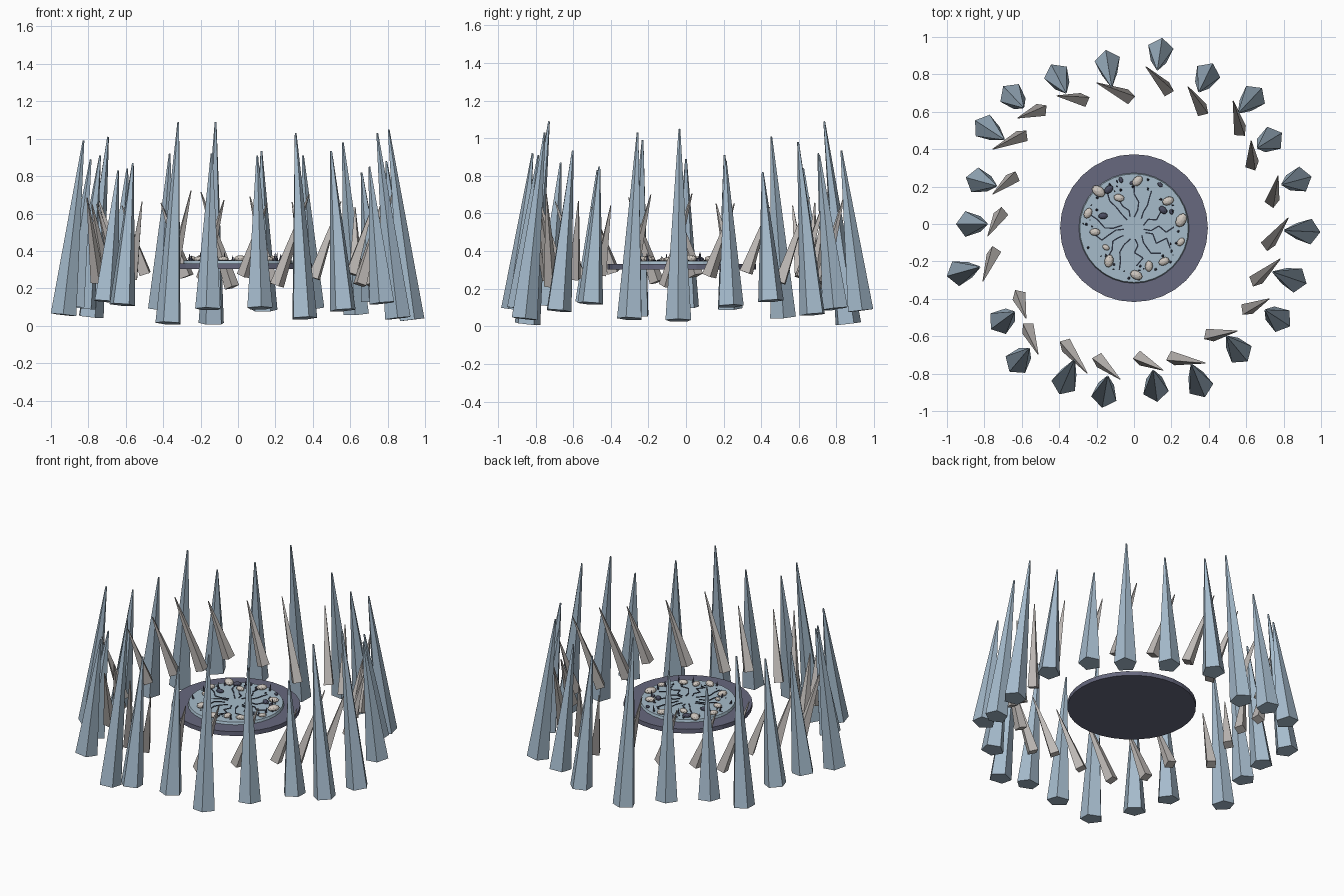
import bpy, bmesh, math, random
from mathutils import Vector, Matrix

if "Cube" in bpy.data.objects:
    bpy.data.objects.remove(bpy.data.objects["Cube"])

random.seed(4)

def material(name, rgb):
    m = bpy.data.materials.new(name)
    m.diffuse_color = (*rgb, 1)
    m.use_nodes = True
    m.node_tree.nodes["Principled BSDF"].inputs["Base Color"].default_value = m.diffuse_color
    return m

BLUE = material("ice blue stone", (.38, .50, .61))
GREY = material("warm grey stone", (.52, .49, .47))
PURPLE = material("slate purple", (.135, .14, .21))
FROST = material("pale frost", (.38, .50, .59))
DARK = material("dark crack", (.025, .032, .05))
PEBBLE = material("pale pebble", (.62, .57, .52))
SLATE = material("dark pebble", (.07, .075, .12))

def finish(name, bm, mat, smooth=False):
    bmesh.ops.recalc_face_normals(bm, faces=bm.faces)
    me = bpy.data.meshes.new(name)
    bm.to_mesh(me)
    bm.free()
    me.materials.append(mat)
    for p in me.polygons:
        p.use_smooth = smooth
    ob = bpy.data.objects.new(name, me)
    bpy.context.collection.objects.link(ob)
    return ob

def add_spike(bm, base, tip, r0, r1, sides):
    """Tapered prism from base to tip, one corner turned outward."""
    base, tip = Vector(base), Vector(tip)
    axis = (tip - base).normalized()
    out = Vector((base.x, base.y, 0))
    u = (out - axis * out.dot(axis)).normalized()
    w = axis.cross(u)
    rings = []
    for c, r in ((base, r0), (tip, r1)):
        rings.append([bm.verts.new(c + r * (u * math.cos(a) + w * math.sin(a)))
                      for a in (2 * math.pi * i / sides for i in range(sides))])
    lo, hi = rings
    bm.faces.new(lo[::-1])
    bm.faces.new(hi)
    for i in range(sides):
        j = (i + 1) % sides
        bm.faces.new((lo[i], lo[j], hi[j], hi[i]))

def cylinder(name, r, z0, z1, sides, mat, r_top=None):
    bm = bmesh.new()
    bmesh.ops.create_cone(bm, cap_ends=True, segments=sides, radius1=r, radius2=r_top or r,
                          depth=z1 - z0, matrix=Matrix.Translation((0, CY, (z0 + z1) / 2)))
    return finish(name, bm, mat)

CY = -.022   # centre of the disc in y

# Outer ring of tall spikes: base x, base y, tip height; all lean inward
outer = [(.14, .925, .935), (.39, .795, .91), (.635, .675, .98), (.73, .45, .82),
         (.88, .235, .88), (.925, -.04, 1.05), (.855, -.295, 1.03), (.775, -.508, .85),
         (.562, -.68, .935), (.352, -.86, 1.03), (.115, -.88, .91), (-.158, -.912, .92),
         (-.37, -.845, 1.09), (-.62, -.735, .87), (-.708, -.52, .83), (-.932, -.26, .99),
         (-.88, 0, .89), (-.83, .23, .91), (-.79, .515, 1.01), (-.65, .685, .84),
         (-.41, .79, .92), (-.14, .86, 1.09)]
for i, (x, y, tz) in enumerate(outer):
    bz = .135 - (tz - .82) * .45
    lean = .118 * (tz - bz) / math.hypot(x, y)
    bm = bmesh.new()
    add_spike(bm, (x, y, bz), (x * (1 - lean), y * (1 - lean), tz), .072, .005, 5)
    finish(f"outer_spike_{i + 1}", bm, BLUE)

# Inner ring of small spikes, swirling outward: base x, y and tip x, y
inner = [(.176, .72, .064, .84), (.364, .61, .289, .733), (.567, .50, .53, .658),
         (.631, .32, .626, .444), (.738, .123, .77, .257), (.717, -.107, .824, .032),
         (.652, -.3, .781, -.187), (.604, -.455, .722, -.4), (.406, -.594, .551, -.572),
         (.208, -.717, .38, -.743), (.032, -.717, .155, -.781), (-.187, -.727, -.075, -.829),
         (-.364, -.647, -.251, -.797), (-.567, -.56, -.513, -.695), (-.615, -.385, -.578, -.503),
         (-.749, -.155, -.807, -.305), (-.711, .053, -.781, -.064), (-.647, .246, -.754, .16),
         (-.599, .47, -.754, .4), (-.497, .61, -.62, .567), (-.273, .663, -.412, .685),
         (-.032, .68, -.198, .754)]
for i, (x, y, tx, ty) in enumerate(inner):
    dz = 2.8 * math.hypot(tx - x, ty - y)
    bm = bmesh.new()
    add_spike(bm, (x, y, .46 - dz / 2), (tx, ty, .46 + dz / 2), .04, .003, 4)
    finish(f"inner_spike_{i + 1}", bm, GREY)

# Central floating disc with a frosted top
cylinder("disc_base", .395, .303, .332, 32, PURPLE)
cylinder("disc_top", .295, .332, .348, 32, FROST, .29)
TOP = .348

# Jagged cracks running out from the middle
bm = bmesh.new()
for k in range(13):
    a = 2 * math.pi * k / 13 + random.uniform(-.1, .1)
    pts, r = [], random.uniform(.05, .07)
    end = random.uniform(.19, .25)
    for s in range(5):
        b = a + random.choice((-1, 1)) * random.uniform(.05, .16)
        q = r + (end - r) * s / 4
        pts.append(Vector((q * math.cos(b), CY + q * math.sin(b), TOP + .003)))
    for p, q in zip(pts, pts[1:]):
        n = (q - p).normalized()
        n = Vector((-n.y, n.x, 0)) * .0035
        quad = [bm.verts.new(v) for v in (p - n, q - n, q + n, p + n)]
        f = bm.faces.new(quad)
        top = bmesh.ops.extrude_face_region(bm, geom=[f])["geom"]
        bmesh.ops.translate(bm, vec=(0, 0, -.004),
                            verts=[v for v in top if isinstance(v, bmesh.types.BMVert)])
finish("cracks", bm, DARK)

def pebbles(name, items, mat, detail):
    bm = bmesh.new()
    for x, y, r in items:
        m = (Matrix.Translation((x, y, TOP + r * .35))
             @ Matrix.Rotation(random.uniform(0, 6.28), 4, 'Z')
             @ Matrix.Diagonal((1.15, .8, .6, 1)))
        bmesh.ops.create_icosphere(bm, subdivisions=detail, radius=r, matrix=m)
    return finish(name, bm, mat)

# Pale and dark pebbles near the rim
pebbles("pale_pebbles", [(-.19, .175, .034), (.018, .23, .029), (-.08, .14, .025), (-.246, .058, .026),
        (.182, .123, .028), (.252, .02, .034), (.25, -.096, .022), (.16, -.2, .026),
        (.08, -.225, .026), (.012, -.273, .03), (-.134, -.198, .03), (-.208, -.043, .025),
        (-.15, -.125, .018)], PEBBLE, 2)
pebbles("dark_pebbles", [(-.165, .043, .022), (.155, .075, .022), (-.135, .185, .024),
        (-.07, .235, .014), (.2, .065, .013), (.14, .21, .014), (-.01, .22, .012)], SLATE, 2)
grit = []
for k in range(34):
    a, r = random.uniform(0, 6.28), random.uniform(.2, .275)
    grit.append((r * math.cos(a), CY + r * math.sin(a), random.uniform(.004, .009)))
pebbles("dark_grit", grit, DARK, 1)

# Tiny thorns standing on the disc
bm = bmesh.new()
for k in range(16):
    a = 2 * math.pi * (k + random.uniform(-.3, .3)) / 16
    r, h = random.uniform(.2, .27), random.uniform(.02, .045)
    x, y = r * math.cos(a), CY + r * math.sin(a)
    add_spike(bm, (x, y, TOP - .002), (x * 1.02, y * 1.02, TOP + h), .008, .001, 5)
finish("thorns", bm, SLATE)
